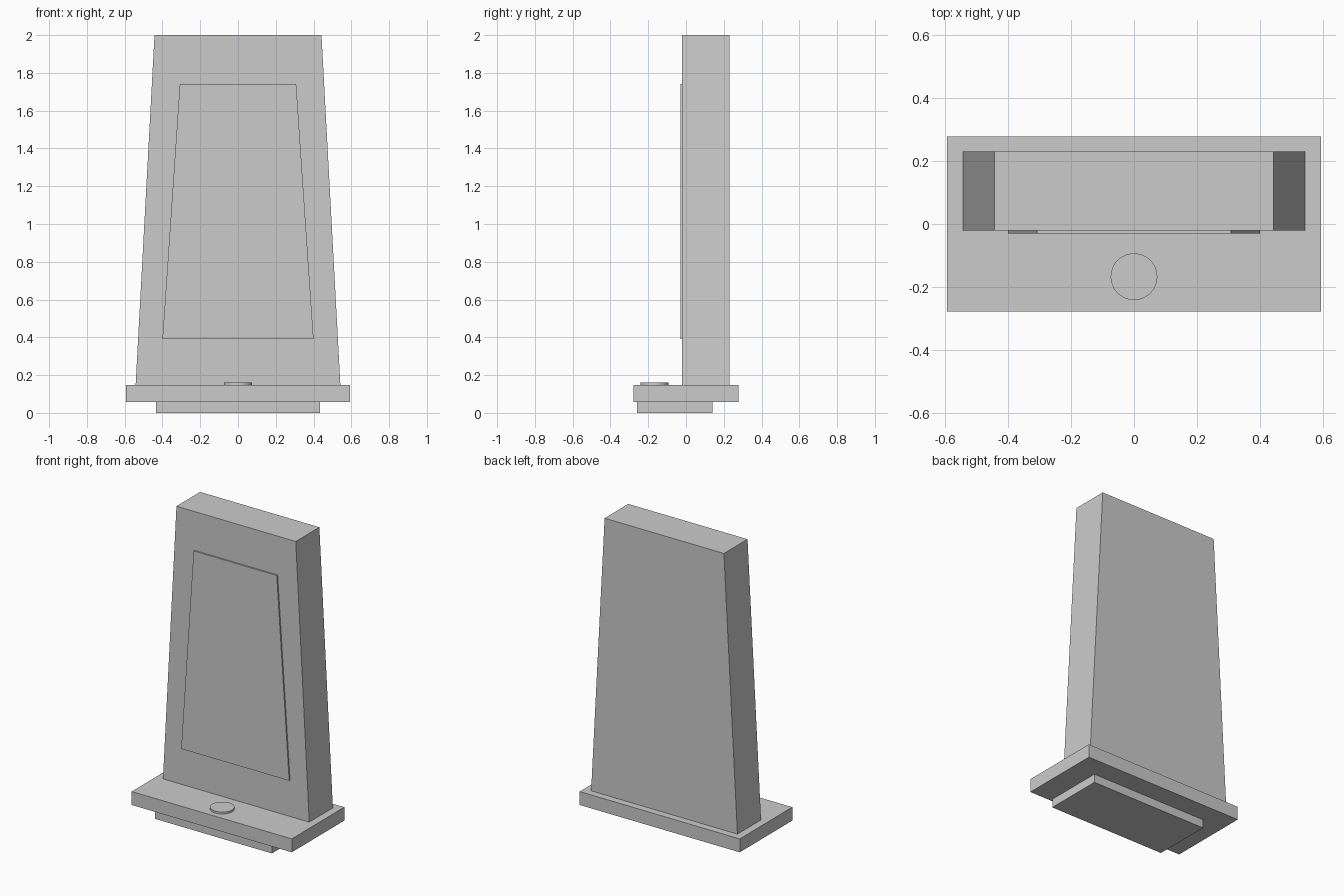
import bpy
import bmesh

if "Cube" in bpy.data.objects:
    bpy.data.objects.remove(bpy.data.objects["Cube"])


def prism(name, bottom_half, top_half, y0, y1, z0, z1):
    """Slab with a symmetric trapezoid front, extruded along y."""
    bm = bmesh.new()
    profile = [(-bottom_half, z0), (bottom_half, z0), (top_half, z1), (-top_half, z1)]
    face = bm.faces.new([bm.verts.new((x, y0, z)) for x, z in profile])
    ext = bmesh.ops.extrude_face_region(bm, geom=[face])
    verts = [g for g in ext["geom"] if isinstance(g, bmesh.types.BMVert)]
    bmesh.ops.translate(bm, verts=verts, vec=(0, y1 - y0, 0))
    bmesh.ops.recalc_face_normals(bm, faces=bm.faces)
    mesh = bpy.data.meshes.new(name)
    bm.to_mesh(mesh)
    bm.free()
    obj = bpy.data.objects.new(name, mesh)
    bpy.context.collection.objects.link(obj)
    return obj


# Stepped base: small foot under a wider plate
prism("base_foot", 0.433, 0.433, -0.26, 0.14, 0.0, 0.057)
prism("base_plate", 0.593, 0.593, -0.278, 0.278, 0.057, 0.147)

# Tapered upright body with a thin raised front panel
prism("upright_body", 0.542, 0.442, -0.02, 0.23, 0.147, 2.0)
prism("front_panel", 0.40, 0.308, -0.03, -0.02, 0.39, 1.74)

# Round button on the plate
bpy.ops.mesh.primitive_cylinder_add(vertices=48, radius=0.074, depth=0.013,
                                    location=(0, -0.167, 0.1535))
button = bpy.context.object
button.name = "round_button"
bpy.ops.object.shade_smooth_by_angle()
